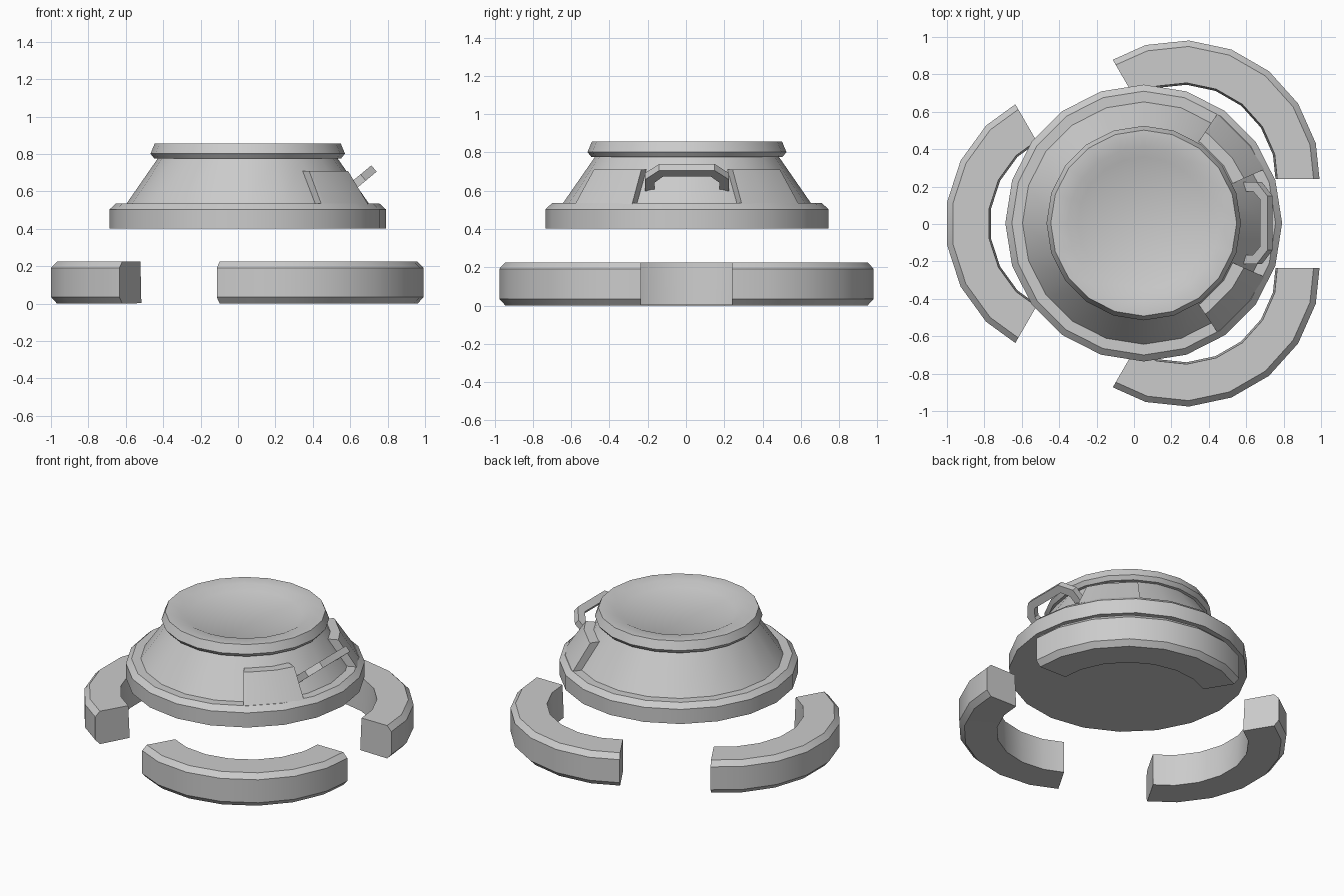
import bpy, bmesh
from math import sin, cos, radians, pi
from mathutils import Vector

if "Cube" in bpy.data.objects:
    bpy.data.objects.remove(bpy.data.objects["Cube"])

CX, CY = 0.052, 0.005   # axis of the domed body


def finish(name, bm, angle=30):
    bmesh.ops.recalc_face_normals(bm, faces=bm.faces)
    me = bpy.data.meshes.new(name)
    bm.to_mesh(me)
    bm.free()
    ob = bpy.data.objects.new(name, me)
    bpy.context.collection.objects.link(ob)
    bpy.ops.object.select_all(action='DESELECT')
    ob.select_set(True)
    bpy.context.view_layer.objects.active = ob
    bpy.ops.object.shade_smooth_by_angle(angle=radians(angle))
    return ob


def sweep(name, stations, centre, profile, closed):
    """Turn an (r, z) profile round a centre; stations are (degrees, radius factor)."""
    bm = bmesh.new()
    rings = [[bm.verts.new((centre[0] + r * f * cos(radians(a)),
                            centre[1] + r * f * sin(radians(a)), z)) for r, z in profile]
             for a, f in stations]
    n, m = len(rings), len(profile)
    for i in range(n if closed else n - 1):
        a, b = rings[i], rings[(i + 1) % n]
        for j in range(m - 1 if closed else m):
            k = (j + 1) % m
            bm.faces.new((a[j], a[k], b[k], b[j]))
    if closed:      # cap bottom and top
        bm.faces.new([r[0] for r in rings])
        bm.faces.new([r[-1] for r in rings])
    else:           # cap both ends of the arc
        bm.faces.new(rings[0])
        bm.faces.new(rings[-1])
    return finish(name, bm)


# Domed body: flange, cone, collar and dished top
body_profile = [(0.74, 0.403), (0.74, 0.503), (0.705, 0.535), (0.648, 0.535),
                (0.482, 0.775), (0.500, 0.777), (0.52, 0.802), (0.497, 0.857),
                (0.405, 0.857), (0.352, 0.83)]
sweep("body", [(i * 18, 1) for i in range(20)], (CX, CY), body_profile, True)

# Raised panels either side of the handle
panel_profile = [(0.60, 0.53), (0.705, 0.53), (0.587, 0.71), (0.50, 0.71)]
for side, label in ((1, "back"), (-1, "front")):
    sweep("side_panel_" + label, [(side * a, 1) for a in (24, 36, 54, 56)],
          (CX, CY), panel_profile, False)

# Three separated base ring segments, each a 120 degree arc
seg_profile = [(0.505, 0.003), (0.71, 0.0), (0.742, 0.035), (0.742, 0.192),
               (0.71, 0.225), (0.515, 0.225)]
clip = cos(radians(9)) / cos(radians(6))
seg_angles = [(0, clip)] + [(a, 1) for a in range(15, 106, 18)] + [(120, clip)]
for start, centre, label in ((0, (0.255, 0.24), "back"),
                             (120, (-0.266, 0.002), "left"),
                             (240, (0.255, -0.235), "front")):
    sweep("base_segment_" + label, [(a + start, f) for a, f in seg_angles],
          centre, seg_profile, False)

# Angled carry handle: bent square bar on the right side
outer = [(-0.22, -0.02), (-0.22, 0.09), (-0.145, 0.165),
         (0.145, 0.165), (0.22, 0.09), (0.22, -0.02)]
inner = [(-0.17, -0.02), (-0.17, 0.065), (-0.125, 0.115),
         (0.125, 0.115), (0.17, 0.065), (0.17, -0.02)]
out_dir, nrm = Vector((0.77, 0, 0.64)), Vector((-0.64, 0, 0.77))
origin = Vector((0.60, CY, 0.617))
bm = bmesh.new()
rows = []
for (u0, v0), (u1, v1) in zip(outer, inner):
    rows.append([bm.verts.new(origin + Vector((0, u, 0)) + out_dir * v + nrm * t)
                 for u, v, t in ((u0, v0, -0.022), (u0, v0, 0.022),
                                 (u1, v1, 0.022), (u1, v1, -0.022))])
for a, b in zip(rows, rows[1:]):
    for j in range(4):
        k = (j + 1) % 4
        bm.faces.new((a[j], a[k], b[k], b[j]))
bm.faces.new(rows[0])
bm.faces.new(rows[-1])
finish("handle", bm)
